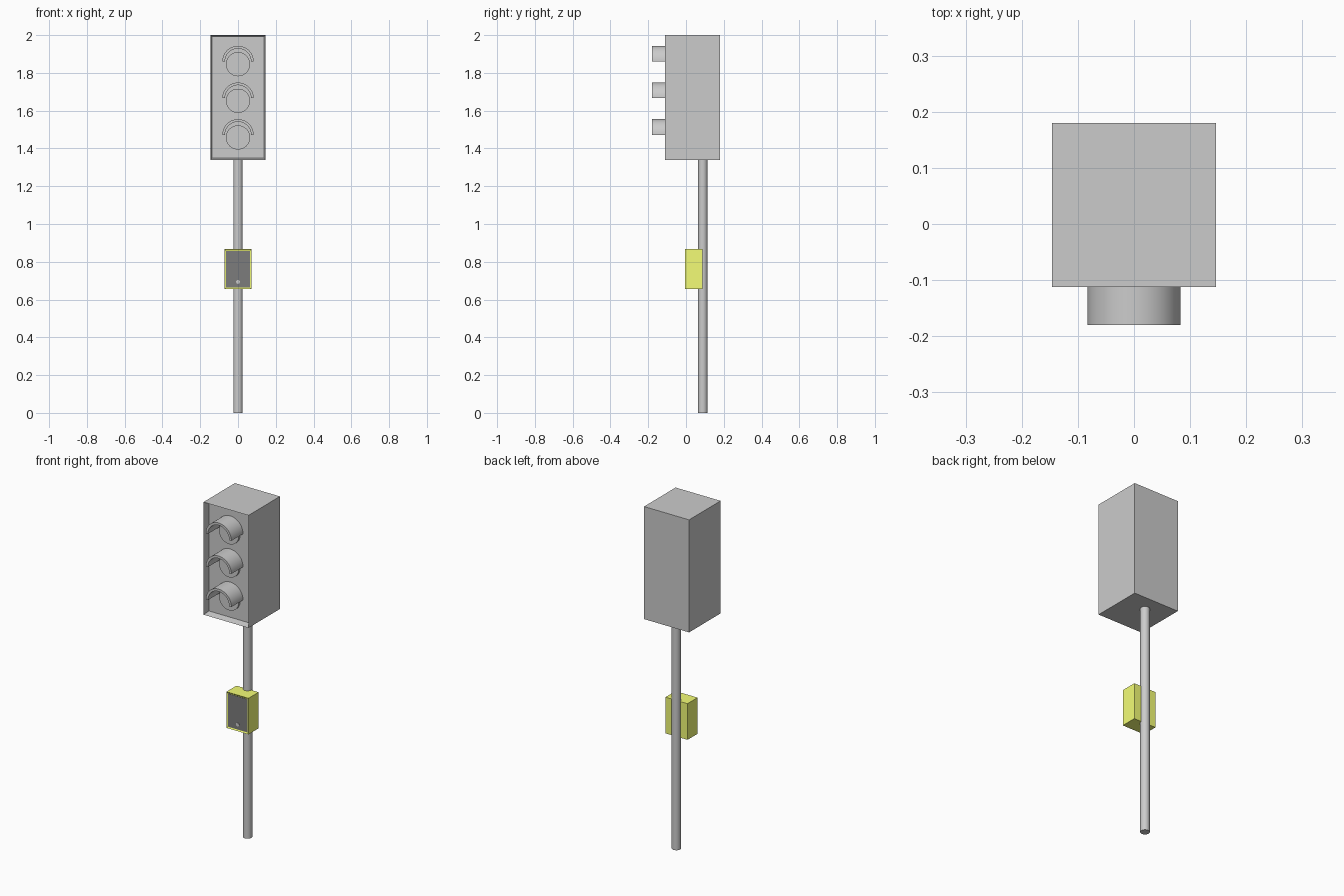
import bpy, bmesh, math
from mathutils import Matrix

if "Cube" in bpy.data.objects:
    bpy.data.objects.remove(bpy.data.objects["Cube"])


def material(name, rgb):
    m = bpy.data.materials.new(name)
    m.diffuse_color = (*rgb, 1)
    m.use_nodes = True
    m.node_tree.nodes["Principled BSDF"].inputs["Base Color"].default_value = m.diffuse_color
    return m


def finish(bm, name, mat=None, smooth=False):
    bmesh.ops.recalc_face_normals(bm, faces=bm.faces[:])
    me = bpy.data.meshes.new(name)
    bm.to_mesh(me)
    bm.free()
    ob = bpy.data.objects.new(name, me)
    bpy.context.collection.objects.link(ob)
    if mat:
        me.materials.append(mat)
    if smooth:
        bpy.ops.object.select_all(action='DESELECT')
        ob.select_set(True)
        bpy.context.view_layer.objects.active = ob
        bpy.ops.object.shade_smooth_by_angle(angle=math.radians(35))
    return ob


def tray(name, x, y0, y1, z0, z1, rim, depth, mat=None):
    """Box whose front (-y) face is inset and pushed back."""
    bm = bmesh.new()
    bmesh.ops.create_cube(bm, size=1, matrix=Matrix.Translation((0, (y0 + y1) / 2, (z0 + z1) / 2))
                          @ Matrix.Diagonal((2 * x, y1 - y0, z1 - z0, 1)))
    bm.normal_update()
    front = min(bm.faces, key=lambda f: f.calc_center_median().y)
    bmesh.ops.inset_region(bm, faces=[front], thickness=rim)
    bmesh.ops.translate(bm, verts=front.verts[:], vec=(0, depth, 0))
    return finish(bm, name, mat)


def disc(name, r, y0, y1, z, mat=None, segs=48):
    """Cylinder lying along y."""
    bm = bmesh.new()
    bmesh.ops.create_cone(bm, cap_ends=True, segments=segs, radius1=r, radius2=r, depth=y1 - y0,
                          matrix=Matrix.Translation((0, (y0 + y1) / 2, z))
                          @ Matrix.Rotation(math.pi / 2, 4, 'X'))
    return finish(bm, name, mat, True)


def visor(name, r_out, r_in, y0, y1, z, segs=32):
    """Half-ring hood extruded along y."""
    bm = bmesh.new()
    arc = [math.pi * i / segs for i in range(segs + 1)]
    ring = [[bm.verts.new((r * math.cos(a), y0, z + r * math.sin(a))) for a in arc]
            for r in (r_out, r_in)]
    o, n = ring
    faces = [bm.faces.new((o[i], o[i + 1], n[i + 1], n[i])) for i in range(segs)]
    ext = bmesh.ops.extrude_face_region(bm, geom=faces, use_keep_orig=True)
    verts = [g for g in ext['geom'] if isinstance(g, bmesh.types.BMVert)]
    bmesh.ops.translate(bm, verts=verts, vec=(0, y1 - y0, 0))
    return finish(bm, name, None, True)


yellow = material("yellow", (0.9, 0.98, 0.18))
black = material("black", (0.2, 0.2, 0.2))

# Signal housing with recessed front
FRONT, DEPTH = -0.112, 0.04
BACK = FRONT + DEPTH
tray("signal_housing", 0.146, FRONT, 0.18, 1.34, 2.0, 0.012, DEPTH)

# Lamps and their hoods
for i, label in enumerate(("top", "middle", "bottom")):
    z = 1.846 - 0.194 * i
    disc(label + "_lens", 0.064, BACK - 0.012, BACK + 0.01, z)
    visor(label + "_visor", 0.083, 0.069, -0.18, BACK + 0.002, z + 0.014)

# Pole
bm = bmesh.new()
bmesh.ops.create_cone(bm, cap_ends=True, segments=32, radius1=0.025, radius2=0.025, depth=1.345,
                      matrix=Matrix.Translation((0, 0.089, 0.6725)))
finish(bm, "pole", None, True)

# Push button box with dark panel
tray("button_box", 0.0715, -0.005, 0.088, 0.655, 0.867, 0.009, 0.004, yellow)
bm = bmesh.new()
bmesh.ops.create_cube(bm, size=1, matrix=Matrix.Translation((0, 0.0, 0.761))
                      @ Matrix.Diagonal((0.125, 0.006, 0.194, 1)))
finish(bm, "button_panel", black)
disc("push_button", 0.0105, -0.006, 0.0, 0.694, None, 24)
